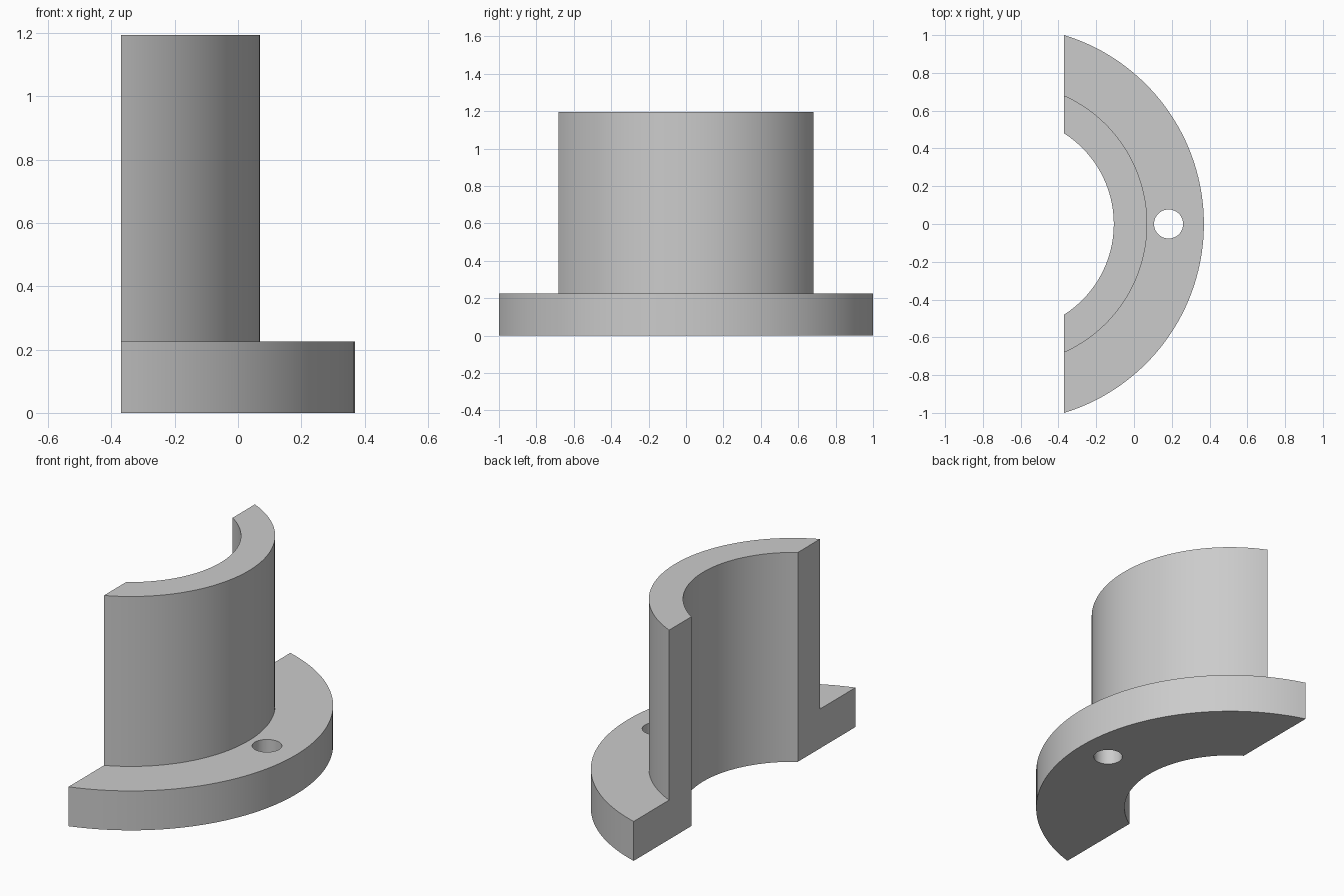
import bpy, bmesh, math

if "Cube" in bpy.data.objects:
    bpy.data.objects.remove(bpy.data.objects["Cube"], do_unlink=True)

AXIS_X = -0.676          # axis of the arcs
CUT = 0.306              # distance from the axis to the flat cut plane
R_BORE, R_SLEEVE, R_FLANGE = 0.569, 0.746, 1.046
H_FLANGE, H_TOP = 0.225, 1.195
STEPS = 64

grey = bpy.data.materials.new("plain grey")
grey.use_nodes = True
colour = (0.6, 0.6, 0.6, 1)
grey.diffuse_color = colour
grey.node_tree.nodes["Principled BSDF"].inputs["Base Color"].default_value = colour

# L-shaped section swept around the axis, every arc ending on the cut plane
section = [(R_BORE, 0), (R_FLANGE, 0), (R_FLANGE, H_FLANGE),
           (R_SLEEVE, H_FLANGE), (R_SLEEVE, H_TOP), (R_BORE, H_TOP)]
bm = bmesh.new()
rings = []
for i in range(STEPS + 1):
    t = 2 * i / STEPS - 1
    ring = []
    for r, z in section:
        a = t * math.acos(CUT / r)
        ring.append(bm.verts.new((AXIS_X + r * math.cos(a), r * math.sin(a), z)))
    rings.append(ring)
n = len(section)
for a, b in zip(rings, rings[1:]):
    for k in range(n):
        m = (k + 1) % n
        bm.faces.new((a[k], a[m], b[m], b[k]))
bm.faces.new(rings[0])
bm.faces.new(rings[-1])
bmesh.ops.recalc_face_normals(bm, faces=bm.faces)
mesh = bpy.data.meshes.new("flanged_half_sleeve")
bm.to_mesh(mesh)
bm.free()
mesh.materials.append(grey)
part = bpy.data.objects.new("flanged_half_sleeve", mesh)
bpy.context.collection.objects.link(part)

# Bolt hole through the flange
bpy.ops.mesh.primitive_cylinder_add(vertices=48, radius=0.077, depth=0.6,
                                    location=(0.183, 0, 0.1))
cutter = bpy.context.object
cutter.name = "bolt_hole_cutter"
cutter.hide_render = True
cutter.data.materials.append(grey)
hole = part.modifiers.new("bolt_hole", 'BOOLEAN')
hole.operation = 'DIFFERENCE'
hole.solver = 'EXACT'
hole.object = cutter

# Apply the cut, then shade
bpy.ops.object.select_all(action='DESELECT')
part.select_set(True)
bpy.context.view_layer.objects.active = part
bpy.ops.object.modifier_apply(modifier=hole.name)
bpy.data.objects.remove(cutter, do_unlink=True)
bpy.ops.object.shade_smooth_by_angle(angle=math.radians(30))
